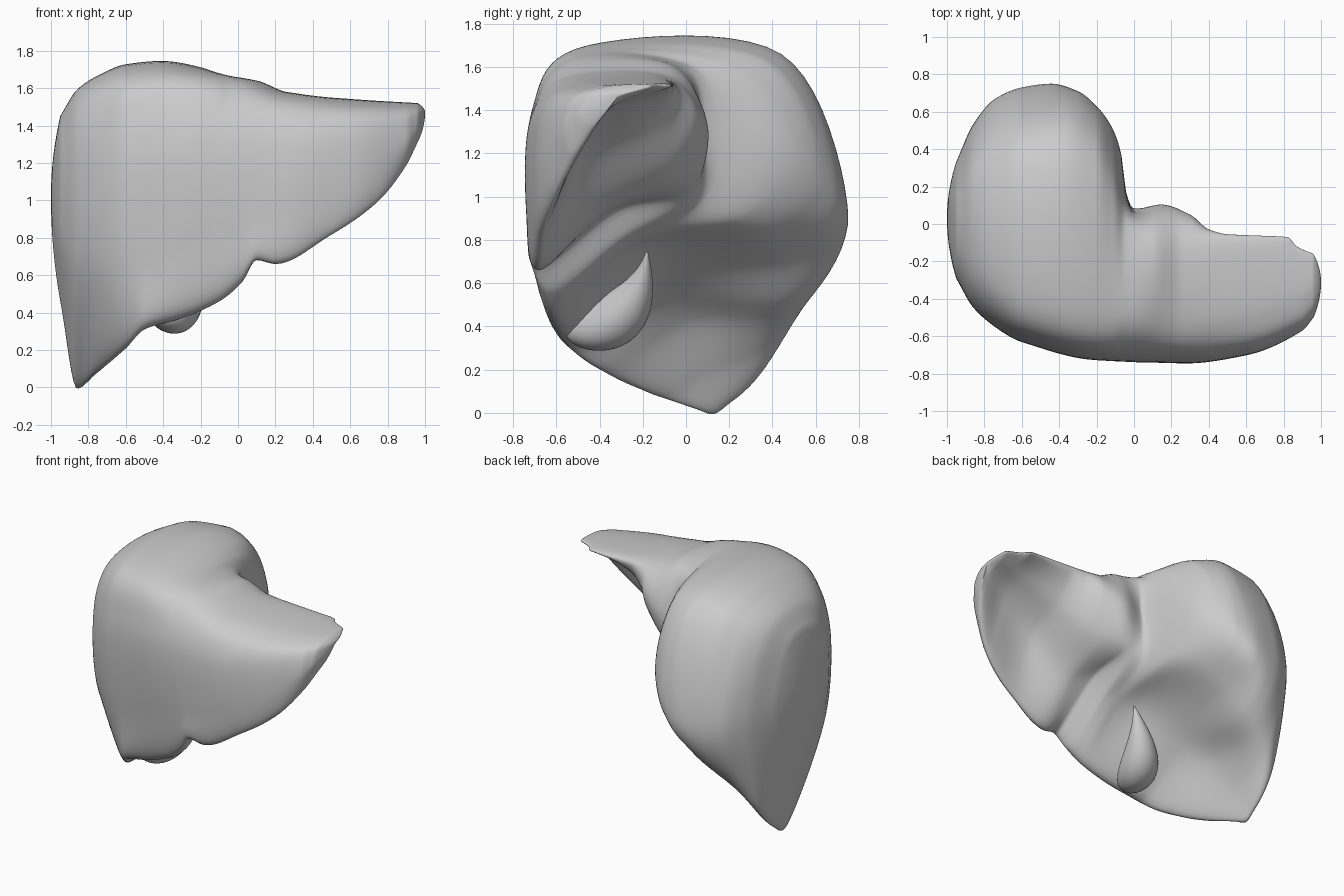
import bpy
import bmesh
from math import sin, cos, pi
from mathutils import Vector

default_cube = bpy.data.objects.get("Cube")
if default_cube:
    bpy.data.objects.remove(default_cube, do_unlink=True)


def make_material(name, colour):
    material = bpy.data.materials.new(name)
    material.use_nodes = True
    material.diffuse_color = colour
    material.node_tree.nodes["Principled BSDF"].inputs["Base Color"].default_value = colour
    return material


def follow_guide(guide, x):
    """Smooth, overshoot-free interpolation of (y, z) along a guide of (x, y, z) points."""
    last = len(guide) - 1
    i = 0
    while i < last - 1 and x > guide[i + 1][0]:
        i += 1
    span = guide[i + 1][0] - guide[i][0]
    t = (x - guide[i][0]) / span

    def slope(j, axis):
        if j == 0 or j == last:
            k = min(j, last - 1)
            return (guide[k + 1][axis] - guide[k][axis]) / (guide[k + 1][0] - guide[k][0])
        before = (guide[j][axis] - guide[j - 1][axis]) / (guide[j][0] - guide[j - 1][0])
        after = (guide[j + 1][axis] - guide[j][axis]) / (guide[j + 1][0] - guide[j][0])
        if before * after <= 0:
            return 0
        return 2 * before * after / (before + after)

    result = []
    for axis in (1, 2):
        start, end = guide[i][axis], guide[i + 1][axis]
        ease = t * t * (3 - 2 * t)
        bend = slope(i, axis) * t * (1 - t) ** 2 - slope(i + 1, axis) * t * t * (1 - t)
        result.append(start + (end - start) * ease + span * bend)
    return Vector(result)


def closed_spline(points, steps):
    """Sample a closed smooth curve through the points."""
    samples = []
    count = len(points)
    for i in range(count):
        a, b, c, d = (points[(i + k) % count] for k in (-1, 0, 1, 2))
        for step in range(steps):
            t = step / steps
            samples.append(b + (c - a) * (t / 2)
                           + (2 * a - 5 * b + 4 * c - d) * (t * t / 2)
                           + (3 * b - a - 3 * c + d) * (t ** 3 / 2))
    return samples


def loft(name, rings, first_pole, last_pole, material):
    """Skin a row of rings and close both ends with fans."""
    bm = bmesh.new()
    loops = [[bm.verts.new(point) for point in ring] for ring in rings]
    poles = [bm.verts.new(first_pole), bm.verts.new(last_pole)]
    count = len(loops[0])
    for i in range(count):
        j = (i + 1) % count
        for near, far in zip(loops, loops[1:]):
            bm.faces.new((near[i], near[j], far[j], far[i]))
        bm.faces.new((poles[0], loops[0][j], loops[0][i]))
        bm.faces.new((poles[1], loops[-1][i], loops[-1][j]))
    bmesh.ops.recalc_face_normals(bm, faces=bm.faces)
    mesh = bpy.data.meshes.new(name)
    bm.to_mesh(mesh)
    bm.free()
    mesh.materials.append(material)
    mesh.polygons.foreach_set("use_smooth", [True] * len(mesh.polygons))
    obj = bpy.data.objects.new(name, mesh)
    bpy.context.collection.objects.link(obj)
    return obj


tissue = make_material("soft_grey", (0.6, 0.6, 0.6, 1))

# Guides running lengthwise over the organ, each point is x, y, z
lower_margin = [(-.95, 0, .5), (-.86, .03, .05), (-.75, -.18, .1), (-.6, -.41, .21),
                (-.5, -.53, .31), (-.3, -.57, .37), (-.1, -.61, .46), (.02, -.64, .56),
                (.1, -.68, .68), (.2, -.68, .66), (.5, -.66, .82), (.75, -.6, 1),
                (.9, -.51, 1.19), (.96, -.44, 1.31)]
front_low = [(-.95, -.25, .8), (-.86, -.38, .65), (-.6, -.58, .62), (-.2, -.7, .8),
             (.28, -.74, .95), (.6, -.7, 1.06), (.9, -.57, 1.29), (.96, -.5, 1.37)]
front_high = [(-.95, -.28, 1.22), (-.86, -.43, 1.28), (-.74, -.54, 1.31), (-.6, -.62, 1.34),
              (-.2, -.71, 1.4), (.28, -.72, 1.36), (.6, -.67, 1.4), (.9, -.53, 1.45),
              (.96, -.46, 1.47)]
front_crest = [(-.95, -.12, 1.43), (-.86, -.22, 1.56), (-.74, -.32, 1.63), (-.6, -.4, 1.68),
               (-.38, -.45, 1.7), (0, -.51, 1.64), (.26, -.55, 1.55), (.6, -.5, 1.52),
               (.9, -.4, 1.51), (.96, -.35, 1.51)]
back_crest = [(-.95, .17, 1.4), (-.86, .3, 1.52), (-.74, .38, 1.59), (-.6, .43, 1.64),
              (-.38, .44, 1.66), (-.2, .36, 1.64), (-.11, .22, 1.61), (-.05, .03, 1.6),
              (.1, -.07, 1.61), (.26, -.1, 1.56), (.6, -.14, 1.54), (.96, -.21, 1.52)]
back_edge = [(-.95, .33, 1.02), (-.86, .53, .96), (-.74, .67, .92), (-.6, .73, .9),
             (-.44, .75, .92), (-.3, .71, 1.02), (-.2, .63, 1.12), (-.12, .52, 1.2),
             (-.07, .38, 1.26), (-.04, .16, 1.3), (0, .07, 1.32), (.15, .1, 1.33),
             (.3, .05, 1.38), (.4, -.03, 1.44), (.5, -.06, 1.48), (.82, -.07, 1.51),
             (.87, -.12, 1.51), (.96, -.16, 1.51)]
under_back = [(-.95, .27, .66), (-.86, .42, .33), (-.74, .48, .4), (-.55, .5, .53),
              (-.4, .48, .7), (-.2, .41, .85), (-.1, .28, .92), (-.03, .06, .98),
              (.15, .01, 1.06), (.3, -.08, 1.14), (.5, -.2, 1.33), (.75, -.23, 1.44),
              (.96, -.21, 1.48)]
under_middle = [(-.95, .12, .48), (-.86, .21, .05), (-.75, .12, .21), (-.62, .01, .43),
                (-.4, -.09, .62), (-.15, -.2, .78), (.02, -.28, .81), (.09, -.32, .94),
                (.2, -.38, .93), (.5, -.48, 1.18), (.75, -.44, 1.32), (.96, -.34, 1.42)]


def body_section(x):
    return closed_spline([follow_guide(lower_margin, x), follow_guide(front_low, x),
                          follow_guide(front_high, x), follow_guide(front_crest, x),
                          follow_guide(back_crest, x), follow_guide(back_edge, x),
                          follow_guide(under_back, x), follow_guide(under_middle, x)], 10)


def rounded_end(edge_x, tip_x, centre):
    """Rings that shrink from the last full section to a blunt tip."""
    section = body_section(edge_x)
    rings = []
    for k in range(1, 14):
        size = 1 - k / 14
        x = tip_x + (edge_x - tip_x) * size * size
        points = [centre + (point - centre) * size for point in section]
        rings.append([(x, p.x, p.y) for p in points])
    return rings


# Main body: broad right lobe running into the thin left lobe
right_edge, left_edge = -.95, .96
right_centre, left_centre = Vector((.03, 1.02)), Vector((-.31, 1.47))
middle = []
for k in range(161):
    x = right_edge + (left_edge - right_edge) * k / 160
    middle.append([(x, p.x, p.y) for p in body_section(x)])
rings = (rounded_end(right_edge, -1, right_centre)[::-1] + middle
         + rounded_end(left_edge, 1, left_centre))
loft("liver_lobes", rings, (-1, *right_centre), (1, *left_centre), tissue)

# Gallbladder: a bowed teardrop tucked under the right lobe
neck, base = Vector((-.15, -.18, .75)), Vector((-.41, -.53, .34))
bow = Vector((0, .09, -.05))
axis = base - neck
side = axis.cross(Vector((0, 0, 1))).normalized()
down = axis.cross(side).normalized()
rings = []
for k in range(1, 32):
    angle = pi * k / 32
    t = (1 - cos(angle)) / 2
    radius = .165 * sin(angle) * (.15 + t)
    centre = neck + axis * t + bow * sin(angle) ** 2
    rings.append([centre + side * radius * cos(a) + down * radius * sin(a)
                  for a in (2 * pi * n / 32 for n in range(32))])
loft("gallbladder", rings, neck, base, tissue)
